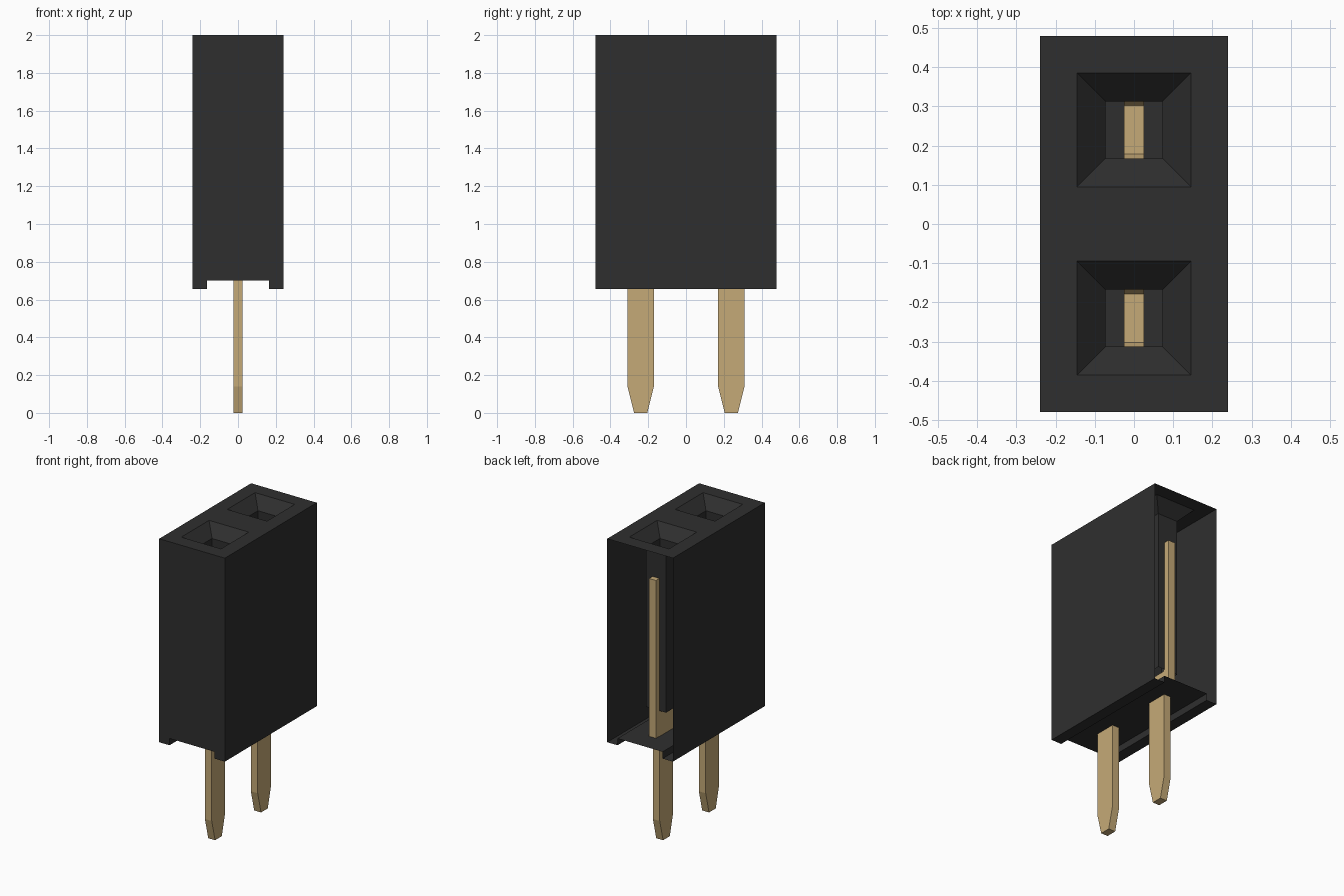
import bpy, bmesh

old = bpy.data.objects.get("Cube")
if old:
    bpy.data.objects.remove(old, do_unlink=True)


def material(name, rgb, rough):
    m = bpy.data.materials.new(name)
    m.use_nodes = True
    m.diffuse_color = (*rgb, 1)
    node = m.node_tree.nodes["Principled BSDF"]
    node.inputs["Base Color"].default_value = (*rgb, 1)
    node.inputs["Roughness"].default_value = rough
    return m


black = material("black plastic", (0.028, 0.028, 0.028), 0.6)
gold = material("pale gold metal", (0.56, 0.40, 0.185), 0.5)


def finish(bm, name, mat, recalc=True):
    bmesh.ops.remove_doubles(bm, verts=bm.verts, dist=0.0005)
    if recalc:
        bmesh.ops.recalc_face_normals(bm, faces=bm.faces)
    me = bpy.data.meshes.new(name)
    bm.to_mesh(me)
    bm.free()
    me.materials.append(mat)
    ob = bpy.data.objects.new(name, me)
    bpy.context.collection.objects.link(ob)
    return ob


def face(bm, points):
    return bm.faces.new([bm.verts.new(p) for p in points])


HX, HY, TOP = 0.24, 0.48, 2.0
PITCH = 0.24                # pin centres at +/- this y
MOUTH, BORE = 0.145, 0.073  # half sizes of funnel mouth and bore

# Housing shell: notched profile swept along y, closed at the front, open at the back
bm = bmesh.new()
half = [(HX, TOP), (HX, 0.655), (0.165, 0.655), (0.165, 0.70)]
profile = half + [(-x, z) for x, z in reversed(half)]
for (x0, z0), (x1, z1) in zip(profile, profile[1:]):
    face(bm, [(x0, -HY, z0), (x0, HY, z0), (x1, HY, z1), (x1, -HY, z1)])
face(bm, [(x, -HY, z) for x, z in profile])

# Top surface, leaving out the two funnel mouths
xs = [-HX, -MOUTH, MOUTH, HX]
ys = [-HY, -PITCH - MOUTH, -PITCH + MOUTH, PITCH - MOUTH, PITCH + MOUTH, HY]
for i in range(3):
    for j in range(5):
        if i == 1 and j in (1, 3):
            continue
        face(bm, [(xs[i], ys[j], TOP), (xs[i + 1], ys[j], TOP),
                  (xs[i + 1], ys[j + 1], TOP), (xs[i], ys[j + 1], TOP)])

# Funnels and square bores
corners = [(-1, -1), (1, -1), (1, 1), (-1, 1)]
levels = [(MOUTH, TOP), (BORE, 1.927), (BORE, 0.87)]
for cy in (-PITCH, PITCH):
    for (r0, z0), (r1, z1) in zip(levels, levels[1:]):
        for k in range(4):
            a, b = corners[k], corners[(k + 1) % 4]
            face(bm, [(a[0] * r0, cy + a[1] * r0, z0), (b[0] * r0, cy + b[1] * r0, z0),
                      (b[0] * r1, cy + b[1] * r1, z1), (a[0] * r1, cy + a[1] * r1, z1)])
finish(bm, "housing", black)

# Contacts: tapered pin, wide base and two upright prongs, cut from flat sheet
half = [(0.035, 0.0), (0.07, 0.14), (0.07, 0.702), (0.11, 0.702),
        (0.11, 1.745), (0.074, 1.745), (0.074, 0.89), (0.062, 0.86)]
outline = half + [(-y, z) for y, z in reversed(half)]
for name, cy in (("front_contact", -PITCH), ("back_contact", PITCH)):
    bm = bmesh.new()
    sheet = face(bm, [(-0.025, cy + y, z) for y, z in outline])
    ext = bmesh.ops.extrude_face_region(bm, geom=[sheet])
    moved = [v for v in ext["geom"] if isinstance(v, bmesh.types.BMVert)]
    bmesh.ops.translate(bm, verts=moved, vec=(0.05, 0, 0))
    finish(bm, name, gold)
